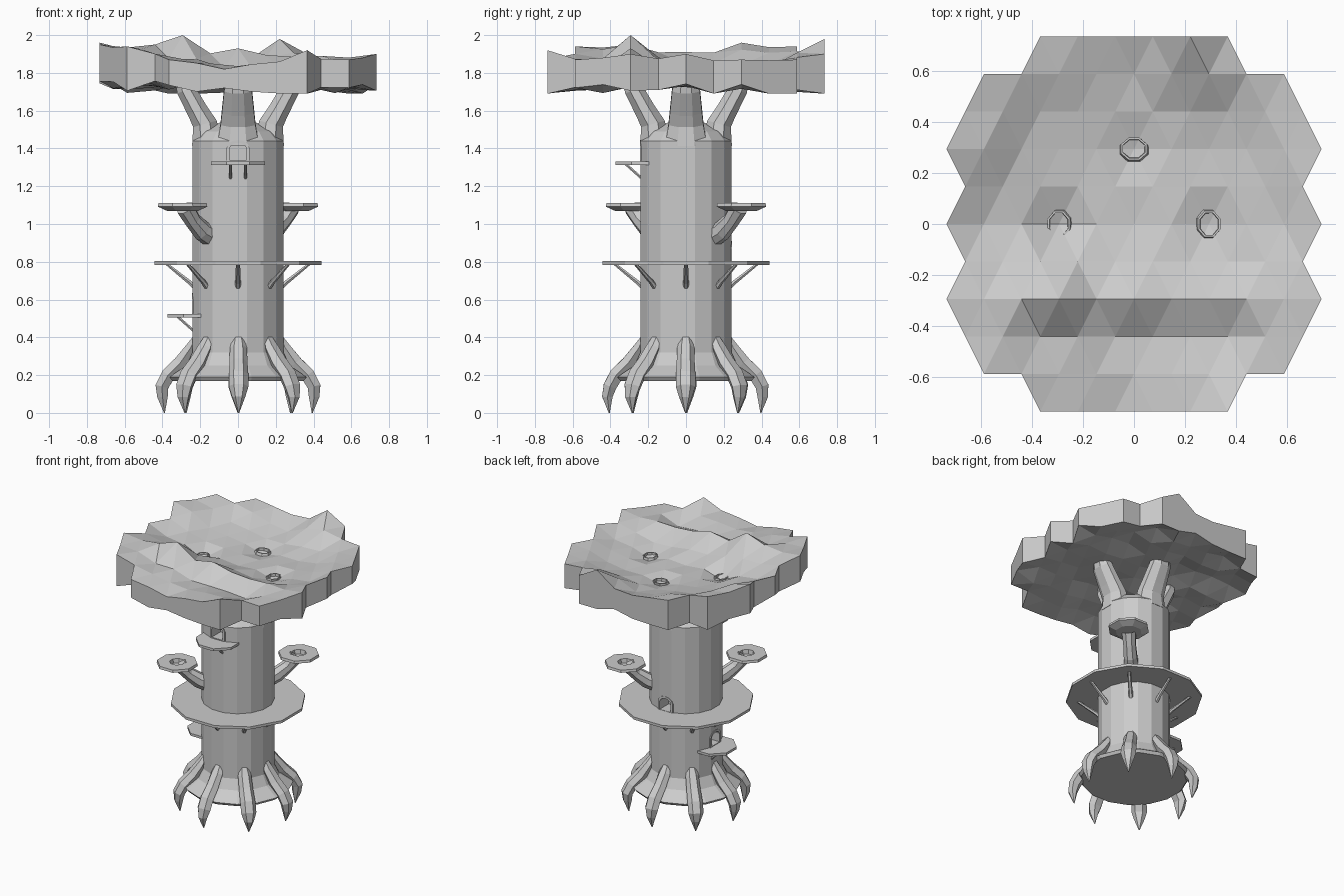
import bpy, bmesh, math, random
from mathutils import Vector, Matrix

if "Cube" in bpy.data.objects:
    bpy.data.objects.remove(bpy.data.objects["Cube"])

random.seed(4)
PI = math.pi


def finish(name, bm, angle=0.0):
    """Turn a bmesh into a flat-shaded object, spun about the trunk axis."""
    bmesh.ops.recalc_face_normals(bm, faces=bm.faces)
    bm.transform(Matrix.Rotation(angle, 4, 'Z'))
    me = bpy.data.meshes.new(name)
    bm.to_mesh(me)
    bm.free()
    ob = bpy.data.objects.new(name, me)
    bpy.context.scene.collection.objects.link(ob)
    return ob


def skin(bm, rings):
    """Bridge vertex rings and cap both ends; returns the last cap."""
    vs = [[bm.verts.new(p) for p in r] for r in rings]
    n = len(vs[0])
    for a, b in zip(vs, vs[1:]):
        for i in range(n):
            j = (i + 1) % n
            bm.faces.new((a[i], a[j], b[j], b[i]))
    bm.faces.new(vs[0][::-1])
    return bm.faces.new(vs[-1])


def bore(bm, cap, rim, depth):
    """Sink a hole into a cap face."""
    bmesh.ops.recalc_face_normals(bm, faces=bm.faces)
    bmesh.ops.inset_individual(bm, faces=[cap], thickness=rim)
    bmesh.ops.inset_individual(bm, faces=[cap], thickness=0.006, depth=-depth)


def lathe(name, profile, n, offset=0.0, cx=0.0, angle=0.0, hole=None):
    bm = bmesh.new()
    cap = skin(bm, [[(cx + r * math.cos(2 * PI * i / n + offset),
                      r * math.sin(2 * PI * i / n + offset), z)
                     for i in range(n)] for r, z in profile])
    if hole:
        bore(bm, cap, *hole)
    return finish(name, bm, angle)


def limb(name, path, n, angle, y=0.0, hole=None):
    """Tube in the radial plane; path holds (radial, z, half depth, half width)."""
    bm = bmesh.new()
    rings = []
    for k, (x, z, d, w) in enumerate(path):
        a, b = path[max(k - 1, 0)], path[min(k + 1, len(path) - 1)]
        t = Vector((b[0] - a[0], 0, b[1] - a[1])).normalized()
        if hole and k == len(path) - 1:
            t = Vector((0, 0, 1))
        side = Vector((t.z, 0, -t.x))
        rings.append([Vector((x, y, z)) + side * d * math.cos(q) + Vector((0, w * math.sin(q), 0))
                      for q in (2 * PI * (i + .5) / n for i in range(n))])
    cap = skin(bm, rings)
    if hole:
        bore(bm, cap, *hole)
    return finish(name, bm, angle)


def arch(w, h, x, z):
    pts = [(x, -w, z), (x, w, z)]
    return pts + [(x, w * math.cos(q), z + h - w * .7 + w * .7 * math.sin(q))
                  for q in (PI * i / 6 for i in range(7))]


# Trunk with flared foot and closed shoulder
trunk = lathe("trunk", [(.355, .17), (.37, .19), (.28, .25), (.245, .32), (.245, 1.44),
                        (.2, 1.49), (.07, 1.55)], 16, PI / 16)

# Doorways: recess cut in trunk, arched frame around it
for label, ang, z in (("front", -PI / 2, 1.335), ("left", PI, .525), ("back", PI / 2, .80)):
    bm = bmesh.new()
    skin(bm, [arch(.045, .09, x, z + .005) for x in (.14, .3)])
    cutter = finish("door_cutter", bm, ang)
    cutter.hide_render = True
    mod = trunk.modifiers.new("door", 'BOOLEAN')
    mod.operation, mod.solver, mod.object = 'DIFFERENCE', 'EXACT', cutter
    bpy.context.view_layer.objects.active = trunk
    bpy.ops.object.modifier_apply(modifier=mod.name)
    bpy.data.objects.remove(cutter)
    bm = bmesh.new()
    loops = [[bm.verts.new(p) for p in arch(w, h, x, z + o)] for w, h, x, o in
             ((.06, .11, .225, 0), (.06, .11, .244, 0), (.045, .09, .244, .005), (.045, .09, .225, .005))]
    for k in range(4):
        a, b = loops[k], loops[(k + 1) % 4]
        for i in range(len(a)):
            j = (i + 1) % len(a)
            bm.faces.new((a[i], a[j], b[j], b[i]))
    bmesh.ops.remove_doubles(bm, verts=bm.verts, dist=1e-4)
    finish(label + "_door_frame", bm, ang)

# Balconies with paired props
for label, ang, z in (("front", -PI / 2, 1.313), ("left", PI, .505)):
    lathe(label + "_balcony", [(.156, z), (.156, z + .018)], 8, PI / 8, .23, ang)
    for y in (-.04, .04):
        limb(label + "_balcony_prop", [(.23, z - .075, .008, .008), (.32, z + .005, .008, .008)], 6, ang, y)

# Ring deck and its struts
lathe("ring_deck", [(.458, .784), (.458, .803)], 12, PI / 12)
for i in range(8):
    limb("deck_strut", [(.225, .66, .014, .016), (.255, .69, .013, .015), (.38, .79, .008, .011)],
         6, i * PI / 4)

# Bracket branches carrying dishes
for ang in (PI / 4, PI * 5 / 4):
    limb("bracket_branch", [(.2, .935, .06, .055), (.27, .965, .055, .048), (.34, 1.02, .045, .045),
                            (.395, 1.085, .05, .05)], 8, ang)
    lathe("bracket_dish", [(.09, 1.07), (.142, 1.092), (.138, 1.11)], 8, PI / 8, .415, ang, (.085, .03))

# Claw-like roots
for i in range(8):
    s = random.uniform(-.01, .01)
    limb("root", [(.225, .40, .015, .03), (.25, .345, .032, .045), (.305, .265, .042, .048),
                  (.37, .20, .043, .052), (.403, .14, .04, .052), (.408 + s, .085, .032, .035),
                  (.398 + s, 0, .003, .003)], 6, i * PI / 4 + s)

# Crown branches; three open through the canopy
for i in range(4):
    path = [(.165, 1.42, .085, .12), (.175, 1.53, .07, .1), (.215, 1.60, .06, .092),
            (.275, 1.71, .055, .08), (.294, 1.79, .047, .055)]
    limb("crown_branch", path, 8, i * PI / 2, hole=None if i == 3 else (.008, .07))

# Canopy: bowl-shaped triangular lattice with a few height controls
ctrl = [(-.3, -.3, 2.0), (-.44, -.3, 1.95), (0, -.3, 1.93), (.22, -.3, 1.91), (.44, -.3, 1.89),
        (-.3, -.44, 1.86), (0, -.44, 1.81), (.3, -.44, 1.80), (-.37, -.73, 1.87), (-.07, -.73, 1.82),
        (.22, -.73, 1.86), (.37, -.73, 1.92), (-.59, -.59, 1.94), (-.73, -.3, 1.95), (-.73, 0, 1.91),
        (-.73, .3, 1.96), (-.59, .59, 1.94), (-.37, .73, 1.91), (0, .73, 1.87), (.22, .73, 1.98),
        (.37, .73, 1.90), (.59, .59, 1.87), (.73, .3, 1.87), (.73, 0, 1.90), (.73, -.3, 1.90),
        (.59, -.59, 1.87), (0, 0, 1.79), (-.294, 0, 1.76), (.294, 0, 1.76), (0, .294, 1.76),
        (-.3, .3, 1.82), (.3, .3, 1.79), (0, -.15, 1.83), (.5, 0, 1.81), (.3, -.15, 1.80),
        (0, .5, 1.80), (-.5, 0, 1.83)]


def height(x, y):
    ws = [(1 / ((x - a) ** 2 + (y - b) ** 2 + 1e-5) ** 1.5, c) for a, b, c in ctrl]
    return sum(w * c for w, c in ws) / sum(w for w, c in ws)


bm = bmesh.new()
top, low = {}, {}
for k in range(-5, 6):
    m = (10, 9, 10, 9, 8, 5)[abs(k)]
    for h in range(-m, m + 1, 2):
        x, y = h * .0733, k * .1467
        z = height(x, y)
        top[h, k] = bm.verts.new((x, y, z))
        bottom = 1.745 - .06 * (x * x + y * y) - .03 * x * (x < 0) + random.uniform(-.03, .035)
        low[h, k] = bm.verts.new((x, y, max(1.69, min(bottom, z - .03))))
for h, k in list(top):
    for s in (1, -1):
        tri = [(h, k), (h + 2, k), (h + 1, k + s)]
        if all(t in top for t in tri):
            bm.faces.new([top[t] for t in tri][::s])
            bm.faces.new([low[t] for t in tri][::-s])
pair = {top[t]: low[t] for t in top}
for e in [e for e in bm.edges if e.is_boundary and e.verts[0] in pair]:
    a, b = e.verts
    bm.faces.new((a, b, pair[b], pair[a]))
finish("canopy", bm)
